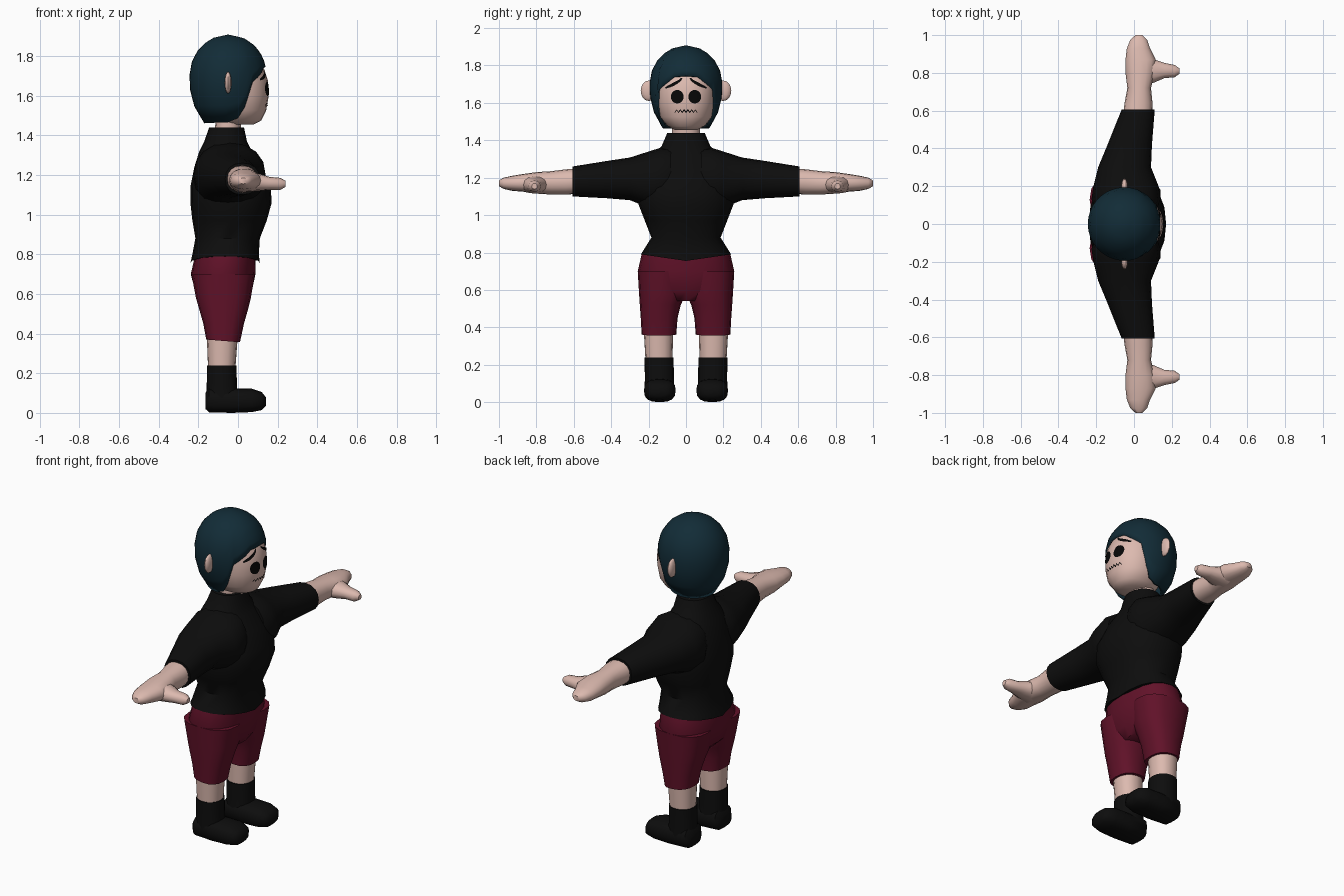
import bpy
import bmesh
from math import sin, cos, pi, radians
from mathutils import Vector
from mathutils.bvhtree import BVHTree

cube = bpy.data.objects.get("Cube")
if cube:
    bpy.data.objects.remove(cube, do_unlink=True)


def material(name, r, g, b):
    mat = bpy.data.materials.new(name)
    mat.use_nodes = True
    mat.diffuse_color = (r, g, b, 1)
    bsdf = mat.node_tree.nodes["Principled BSDF"]
    bsdf.inputs["Base Color"].default_value = (r, g, b, 1)
    bsdf.inputs["Roughness"].default_value = 0.9
    return mat


skin = material("skin", 0.72, 0.49, 0.43)
teal = material("dark teal hair", 0.006, 0.025, 0.038)
maroon = material("maroon cloth", 0.12, 0.006, 0.022)
black = material("black cloth", 0.004, 0.004, 0.004)
ink = material("face ink", 0.002, 0.002, 0.002)


def finish(bm, name, mat, angle=50):
    """Turn a bmesh into a smooth shaded object."""
    bmesh.ops.recalc_face_normals(bm, faces=bm.faces[:])
    mesh = bpy.data.meshes.new(name)
    bm.to_mesh(mesh)
    bm.free()
    mesh.materials.append(mat)
    obj = bpy.data.objects.new(name, mesh)
    bpy.context.collection.objects.link(obj)
    bpy.ops.object.select_all(action="DESELECT")
    obj.select_set(True)
    bpy.context.view_layer.objects.active = obj
    bpy.ops.object.shade_smooth_by_angle(angle=radians(angle))
    return obj


def signed_power(value, power):
    return abs(value) ** power * (1 if value >= 0 else -1)


def loft(axis, sections, sides=16, round_power=0.9, flip=1):
    """Skin rounded sections: (position, low u, high u, low v, high v)."""
    bm = bmesh.new()
    rings = []
    for t, u_low, u_high, v_low, v_high in sections:
        ring = []
        for i in range(sides):
            a = 2 * pi * i / sides
            u = (u_low + u_high) / 2 + (u_high - u_low) / 2 * signed_power(cos(a), round_power)
            v = (v_low + v_high) / 2 + (v_high - v_low) / 2 * signed_power(sin(a), round_power)
            x, y, z = {"x": (t, u, v), "y": (u, t, v), "z": (u, v, t)}[axis]
            ring.append(bm.verts.new((x, y * flip, z)))
        rings.append(ring)
    for a, b in zip(rings, rings[1:]):
        for i in range(sides):
            j = (i + 1) % sides
            bm.faces.new((a[i], a[j], b[j], b[i]))
    bm.faces.new(rings[0])
    bm.faces.new(rings[-1])
    return bm


def upright(rows):
    """Sections symmetric across y from (z, back, front, half width)."""
    return [(z, back, front, -w, w) for z, back, front, w in rows]


# Shirt body with a hem that dips at the front and back
bm = loft("z", upright([
    (.755, -.24, .11, .24), (.80, -.23, .105, .235), (.88, -.215, .11, .185),
    (.97, -.23, .145, .22), (1.06, -.24, .17, .255), (1.14, -.24, .165, .25),
    (1.24, -.22, .12, .22), (1.32, -.195, .07, .17), (1.37, -.17, .045, .13),
    (1.44, -.145, .03, .10)]), sides=20)
for v in bm.verts:
    if v.co.z < .76:
        v.co.z += .035 * abs(v.co.y) / .24
finish(bm, "shirt_body", black)

# Hips of the shorts
finish(loft("z", upright([
    (.54, -.16, .03, .12), (.59, -.21, .065, .22), (.70, -.238, .088, .258),
    (.80, -.215, .09, .235)]), sides=20), "shorts_hips", maroon)

# Neck and head
finish(loft("z", upright([(1.40, -.12, .01, .075), (1.50, -.11, .02, .075)])), "neck", skin)
head = loft("z", upright([
    (1.455, -.08, .08, .06), (1.475, -.12, .118, .10), (1.525, -.15, .142, .14),
    (1.60, -.17, .155, .155), (1.68, -.17, .15, .158), (1.75, -.16, .125, .15),
    (1.82, -.12, .06, .10)]), sides=24, round_power=.95)
face_tree = BVHTree.FromBMesh(head)
finish(head, "head", skin)

# Hair cap: the lower edge height follows the angle away from the face
EDGE = [(0, 1.745), (20, 1.74), (36, 1.70), (52, 1.665), (58, 1.56), (66, 1.49),
        (90, 1.465), (180, 1.46)]
SHAPE = [(1.46, .12), (1.50, .155), (1.56, .175), (1.63, .192), (1.72, .195),
         (1.79, .178), (1.85, .138), (1.89, .08), (1.908, .0)]


def lookup(table, value):
    for (a, p), (b, q) in zip(table, table[1:]):
        if value <= b:
            return p + (q - p) * max(0, value - a) / (b - a)
    return table[-1][1]


bm = bmesh.new()
columns = 36
levels = 9
grid = []
for i in range(columns):
    angle = 360 * i / columns
    edge = lookup(EDGE, min(angle, 360 - angle))
    column = []
    for k in range(levels):
        z = edge + (1.9 - edge) * sin(pi / 2 * k / (levels - 1))
        r = lookup(SHAPE, z)
        column.append(bm.verts.new((r * cos(radians(angle)) - .05, r * sin(radians(angle)), z)))
    grid.append(column)
crown = bm.verts.new((-.05, 0, 1.908))
for i in range(columns):
    a, b = grid[i], grid[(i + 1) % columns]
    for k in range(levels - 1):
        bm.faces.new((a[k], b[k], b[k + 1], a[k + 1]))
    bm.faces.new((a[-1], b[-1], crown))
hair = finish(bm, "hair", teal)
shell = hair.modifiers.new("thickness", "SOLIDIFY")
shell.thickness = .02
shell.offset = -1


# Painted face features laid onto the front of the head
def on_face(y, z):
    hit = face_tree.ray_cast(Vector((1, y, z)), Vector((-1, 0, 0)))[0]
    return Vector(((hit.x if hit else .12) + .004, y, z))


def ribbon(name, points, width):
    bm = bmesh.new()
    pairs = []
    for i, (y, z) in enumerate(points):
        before, after = points[max(i - 1, 0)], points[min(i + 1, len(points) - 1)]
        along = Vector((after[0] - before[0], after[1] - before[1])).normalized()
        half = width / 2 * (.5 + .5 * sin(pi * i / (len(points) - 1)))
        dy, dz = -along.y * half, along.x * half
        pairs.append([bm.verts.new(on_face(y + s * dy, z + s * dz)) for s in (-1, 1)])
    for a, b in zip(pairs, pairs[1:]):
        bm.faces.new((a[0], b[0], b[1], a[1]))
    finish(bm, name, ink)


ribbon("mouth", [(-.06 + .01 * i, 1.556 + (.007 if i % 2 else -.007)) for i in range(13)], .009)

for side, s in (("left", 1), ("right", -1)):
    # Eye disc and worried brow
    bm = bmesh.new()
    rim = [bm.verts.new(on_face(s * .047 + .034 * cos(a), 1.633 + .036 * sin(a)))
           for a in (2 * pi * i / 20 for i in range(20))]
    middle = bm.verts.new(on_face(s * .047, 1.633))
    for i, v in enumerate(rim):
        bm.faces.new((v, rim[(i + 1) % len(rim)], middle))
    finish(bm, side + "_eye", ink)
    ribbon(side + "_brow", [(s * (.022 + .088 * t), 1.732 - .052 * t ** .7)
                            for t in (i / 8 for i in range(9))], .016)

    # Ear
    bm = bmesh.new()
    bmesh.ops.create_uvsphere(bm, u_segments=12, v_segments=8, radius=1)
    for v in bm.verts:
        v.co = (v.co.x * .017 - .05, s * (.198 + v.co.y * .044), 1.665 + v.co.z * .055)
    finish(bm, side + "_ear", skin)

    # Sleeve, hand with forearm, and thumb
    finish(loft("y", [
        (.08, -.20, .12, 1.04, 1.36), (.13, -.225, .14, 1.03, 1.362),
        (.20, -.215, .13, 1.04, 1.34), (.30, -.19, .09, 1.08, 1.308),
        (.42, -.14, .095, 1.09, 1.29), (.607, -.065, .11, 1.10, 1.26)],
        flip=s), side + "_sleeve", black)
    finish(loft("y", [
        (.56, -.06, .095, 1.115, 1.25), (.64, -.05, .098, 1.11, 1.245),
        (.72, -.035, .09, 1.11, 1.235), (.80, -.045, .11, 1.115, 1.23),
        (.87, -.045, .115, 1.125, 1.22), (.93, -.038, .085, 1.13, 1.21),
        (.975, -.02, .07, 1.14, 1.2), (1, .008, .045, 1.155, 1.185)],
        flip=s), side + "_hand", skin)
    finish(loft("x", [
        (.04, .73, .89, 1.115, 1.215), (.11, .75, .87, 1.12, 1.205),
        (.16, .772, .853, 1.125, 1.19), (.215, .777, .842, 1.125, 1.185),
        (.24, .795, .825, 1.14, 1.17)], sides=12, flip=s), side + "_thumb", skin)

    # Shorts leg with a slightly tilted cuff
    bm = loft("z", [
        (.365, -.16, .01, .052, .237), (.45, -.175, .03, .045, .242),
        (.52, -.195, .05, .028, .247), (.58, -.212, .065, 0, .251),
        (.70, -.235, .085, 0, .258)], round_power=.8, flip=s)
    for v in bm.verts:
        if v.co.z < .37:
            v.co.z -= .08 * (v.co.x + .1)
    finish(bm, side + "_shorts_leg", maroon)

    # Bare leg, sock and shoe
    finish(loft("z", [(.2, -.15, -.015, .073, .215), (.40, -.158, .0, .068, .227)],
                flip=s), side + "_leg", skin)
    finish(loft("z", [(.06, -.16, .0, .062, .222), (.13, -.158, -.005, .065, .22),
                      (.24, -.156, -.008, .066, .222)], flip=s), side + "_sock", black)
    finish(loft("x", [
        (-.165, .09, .195, .02, .10), (-.145, .063, .22, .003, .13),
        (-.03, .056, .225, 0, .125), (.07, .055, .225, .004, .122),
        (.12, .068, .213, .014, .105), (.14, .1, .18, .035, .08)],
        round_power=.75, flip=s), side + "_shoe", black)
